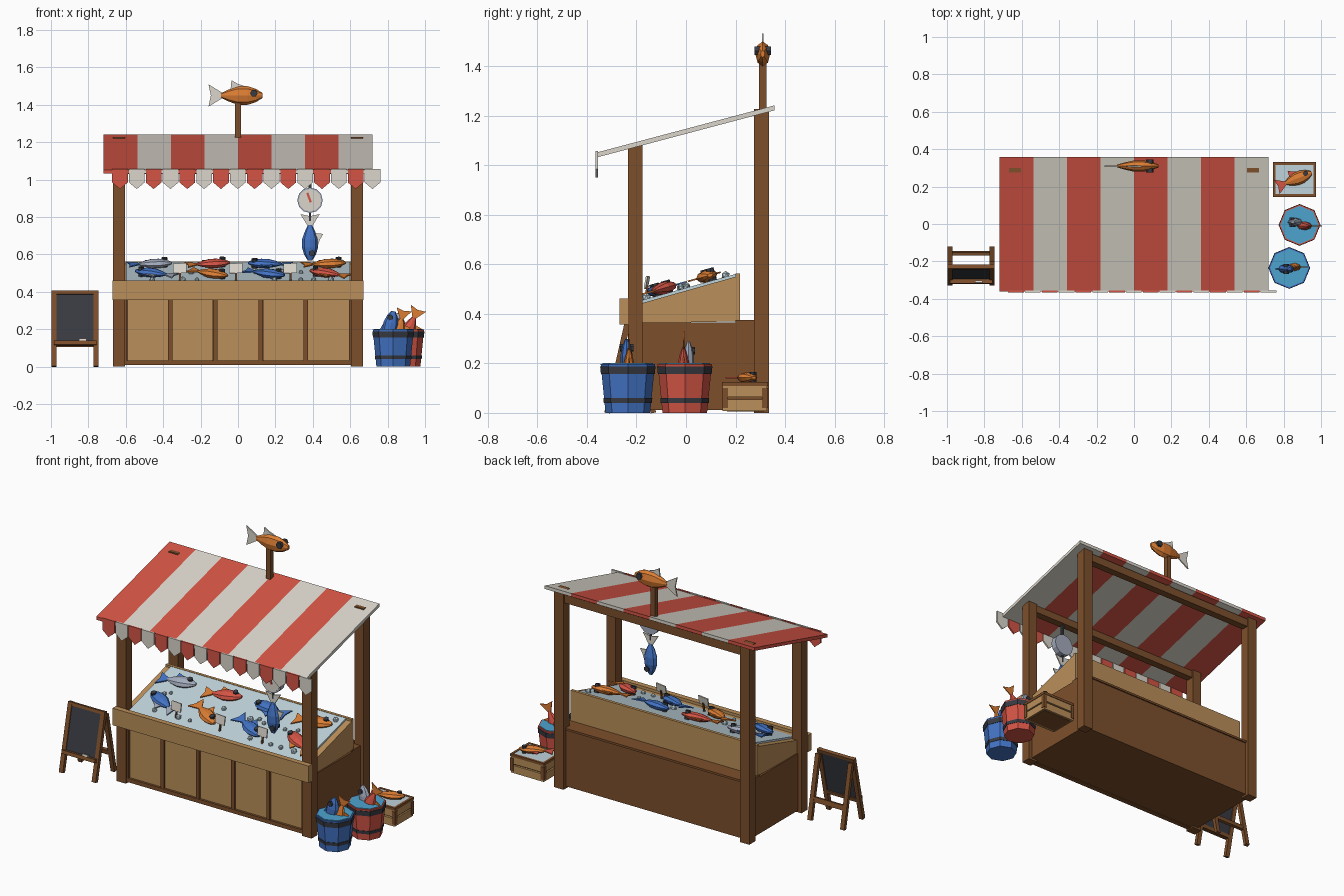
import bpy, bmesh, math, random
from mathutils import Matrix, Vector

if "Cube" in bpy.data.objects:
    bpy.data.objects.remove(bpy.data.objects["Cube"])

random.seed(4)


def material(name, rgb):
    m = bpy.data.materials.new(name)
    lin = [c / 12.92 if c < 0.04 else ((c + 0.055) / 1.055) ** 2.4 for c in rgb]
    m.diffuse_color = (*lin, 1)
    m.use_nodes = True
    m.node_tree.nodes["Principled BSDF"].inputs["Base Color"].default_value = m.diffuse_color
    return m


BROWN = material("brown wood", (0.49, 0.31, 0.17))
TAN = material("tan wood", (0.73, 0.56, 0.35))
RED = material("red", (0.83, 0.33, 0.27))
WHITE = material("off white", (0.86, 0.84, 0.80))
BLUE = material("blue", (0.26, 0.45, 0.77))
ORANGE = material("orange", (0.86, 0.49, 0.20))
DARK = material("charcoal", (0.22, 0.23, 0.26))
ICE = material("ice", (0.75, 0.83, 0.86))
WATER = material("water", (0.30, 0.64, 0.81))
SILVER = material("silver", (0.64, 0.67, 0.74))


def loft(bm, rings, mi=0):
    """Skin a list of equal-length rings and cap both ends."""
    vs = [[bm.verts.new(p) for p in r] for r in rings]
    n = len(vs[0])
    faces = [bm.faces.new(vs[0]), bm.faces.new(vs[-1][::-1])]
    for a, b in zip(vs, vs[1:]):
        faces += [bm.faces.new((a[i], b[i], b[(i + 1) % n], a[(i + 1) % n])) for i in range(n)]
    for f in faces:
        f.material_index = mi


def finish(name, bm, mats, matrix=None):
    bmesh.ops.recalc_face_normals(bm, faces=bm.faces)
    me = bpy.data.meshes.new(name)
    bm.to_mesh(me)
    bm.free()
    for m in mats:
        me.materials.append(m)
    ob = bpy.data.objects.new(name, me)
    bpy.context.collection.objects.link(ob)
    if matrix is not None:
        ob.matrix_world = matrix
    return ob


def solid(name, rings, mat, matrix=None):
    bm = bmesh.new()
    loft(bm, rings)
    return finish(name, bm, [mat], matrix)


def box(name, x, y, z, mat, matrix=None):
    return solid(name, [[(x[0], y[0], h), (x[1], y[0], h), (x[1], y[1], h), (x[0], y[1], h)] for h in z],
                 mat, matrix)


def side_prism(name, yz, x0, x1, mat):
    return solid(name, [[(x, y, z) for y, z in yz] for x in (x0, x1)], mat)


def front_prism(name, xz, y0, y1, mat, matrix=None):
    return solid(name, [[(x, y, z) for x, z in xz] for y in (y0, y1)], mat, matrix)


def circle(r, n, z=0.0):
    return [(r * math.cos(2 * math.pi * i / n), r * math.sin(2 * math.pi * i / n), z) for i in range(n)]


def R(deg, axis):
    return Matrix.Rotation(math.radians(deg), 4, axis)


def T(*p):
    return Matrix.Translation(p)


def fish(name, matrix, scale, body, fin):
    """Eight-sided fish, head towards local +x, back towards +z."""
    bm = bmesh.new()
    prof = [(-.09, .012), (-.05, .032), (0, .05), (.05, .05), (.095, .036), (.13, .014)]
    loft(bm, [[(x, .6 * a, b) for a, b, _ in circle(r, 8)] for x, r in prof])
    tail = [(-.08, .012), (-.158, .06), (-.145, 0), (-.158, -.06), (-.08, -.012)]
    back = [(-.04, .03), (-.035, .082), (.0, .062), (.05, .045)]
    for pts in (tail, back):
        loft(bm, [[(x, y, z) for x, z in pts] for y in (-.004, .004)], 1)
    loft(bm, [[(.085 + a, y, .012 + b) for a, b, _ in circle(.02, 6)] for y in (-.034, .034)], 2)
    return finish(name, bm, [body, fin, DARK], matrix @ Matrix.Scale(scale, 4))


# Posts and roof beams
for s, side in ((-1, "left"), (1, "right")):
    x = sorted((s * .604, s * .668))
    box("front_post_" + side, x, (-.235, -.175), (0, 1.08), BROWN)
    box("back_post_" + side, x, (.275, .335), (0, 1.227), BROWN)
box("front_beam", (-.61, .61), (-.228, -.182), (1.03, 1.075), BROWN)
box("back_beam", (-.61, .61), (.282, .328), (1.155, 1.205), BROWN)

# Striped awning and its hanging flaps
W = .1795
for i in range(8):
    x = -.718 + W * i
    side_prism("awning_stripe", [(-.36, 1.052), (.357, 1.242), (.357, 1.222), (-.36, 1.032)],
               x, x + W, (RED, WHITE)[i % 2])
for i in range(16):
    x = -.631 + .09 * i
    front_prism("awning_flap", [(x - .042, 1.058), (x + .042, 1.058), (x + .042, .985),
                                (x, .95), (x - .042, .985)], -.366, -.356, (RED, WHITE)[i % 2])

# Counter body with framed front panels
box("counter_body", (-.645, .645), (-.2, .31), (.012, .365), BROWN)
box("back_ledge", (-.645, .645), (.2, .318), (.362, .375), BROWN)
for i in range(5):
    x = -.604 + .2416 * i
    box("front_panel", (x + .012, x + .23), (-.212, -.195), (.03, .36), TAN)
for i in range(6):
    x = -.604 + .2416 * i
    box("panel_strip", (x - .011, x + .011), (-.224, -.195), (.012, .36), BROWN)
box("bottom_rail", (-.61, .61), (-.226, -.195), (.008, .032), BROWN)
box("front_board", (-.672, .672), (-.268, -.235), (.357, .462), TAN)
box("board_backing", (-.604, .604), (-.235, -.17), (.36, .445), TAN)

# Sloping display tray filled with ice
SLOPE = .28


def ice_z(y):
    return .456 + (y + .175) * SLOPE


side_prism("display_tray", [(-.19, .362), (.218, .37), (.218, .555), (-.19, .44)], -.638, .638, TAN)
side_prism("ice_bed", [(-.21, .40), (.2, .5), (.2, ice_z(.2)), (-.21, ice_z(-.21))], -.6, .6, ICE)
box("tray_back_edge", (-.638, .638), (.2, .218), (.5, .563), TAN)

# Fish lying on the ice
tilt = R(math.degrees(math.atan(SLOPE)), 'X')
LAID = [(-.46, .08, 8, SILVER, BLUE), (-.15, .08, 12, RED, ORANGE),
        (.16, .08, 172, BLUE, BLUE), (.47, .08, 10, ORANGE, ORANGE),
        (-.45, -.10, 155, BLUE, SILVER), (-.15, -.10, -30, ORANGE, ORANGE),
        (.15, -.10, -25, BLUE, BLUE), (.48, -.10, 150, RED, ORANGE)]
for x, y, turn, a, b in LAID:
    fish("display_fish", T(x, y, ice_z(y) + .024) @ tilt @ R(turn, 'Z') @ R(-90, 'X'), .82, a, b)

# Loose ice lumps
for i in range(18):
    x, y, r = random.uniform(-.56, .56), random.choice((-.16, -.02, 0, .16)), random.uniform(.012, .02)
    bm = bmesh.new()
    bmesh.ops.create_icosphere(bm, subdivisions=1, radius=r)
    finish("ice_lump", bm, [ICE], T(x, y, ice_z(y) + .006) @ R(random.uniform(0, 90), 'Z'))

# Price cards
for x in (-.31, -.01, .28):
    m = T(x, -.165, .455) @ R(-10, 'X') @ R(-8, 'Z')
    box("card_stick", (-.005, .005), (-.004, .004), (0, .06), BROWN, m)
    box("price_card", (-.036, .036), (-.009, -.002), (.045, .098), WHITE, m)

# Weighing dial with a hanging fish
flat = R(90, 'X')
box("dial_rod", (.378, .392), (-.212, -.198), (.94, 1.05), DARK)
solid("dial_case", [circle(.068, 12, -.018), circle(.068, 12, .018)], SILVER, T(.385, -.205, .89) @ flat)
solid("dial_face", [circle(.06, 12, .018), circle(.06, 12, .022)], WHITE, T(.385, -.205, .89) @ flat)
box("dial_needle", (-.006, .006), (-.028, -.022), (-.012, .042), RED, T(.385, -.205, .89) @ R(-20, 'Y'))
box("dial_hook", (.38, .39), (-.21, -.2), (.78, .83), DARK)
fish("hanging_fish", T(.385, -.205, .68) @ R(90, 'Y'), .86, BLUE, WHITE)

# Fish sign on the roof
box("sign_pole", (-.015, .015), (.295, .325), (1.2, 1.42), BROWN)
fish("sign_fish", T(0, .31, 1.45), 1, ORANGE, WHITE)


# Barrels with water and fish
def barrel(name, x, y, mat):
    def rad(z):
        return .09 + .02 * z / .2

    m = T(x, y, 0)
    solid(name, [circle(rad(z), 8, z) for z in (0, .198)], mat, m)
    for lo, hi in ((.04, .06), (.157, .188)):
        solid(name + "_band", [circle(rad(z) + .003, 8, z) for z in (lo, hi)], DARK, m)
    solid(name + "_water", [circle(.102, 8, z) for z in (.197, .201)], WATER, m)


barrel("blue_barrel", .83, -.235, BLUE)
barrel("red_barrel", .885, -.005, RED)
fish("barrel_fish", T(.81, -.24, .195) @ R(12, 'Y') @ R(-90, 'Y'), .8, BLUE, BLUE)
fish("barrel_fish", T(.86, -.23, .2) @ R(15, 'Y') @ R(90, 'Y'), .7, ORANGE, ORANGE)
fish("barrel_fish", T(.865, .01, .19) @ R(-10, 'Y') @ R(-90, 'Y'), .75, SILVER, SILVER)
fish("barrel_fish", T(.915, -.01, .205) @ R(25, 'Y') @ R(90, 'Y'), .75, RED, ORANGE)

# Slatted crate with ice and one fish
box("crate_inside", (.755, .96), (.165, .315), (.005, .115), BROWN)
for lo, hi in ((.008, .055), (.064, .11)):
    box("crate_slats", (.745, .97), (.148, .328), (lo, hi), TAN)
for x in (.742, .952):
    for y in (.145, .306):
        box("crate_corner", (x, x + .022), (y, y + .025), (.02, .1), BROWN)
for y in (.145, .316):
    box("crate_rim", (.742, .974), (y, y + .015), (.108, .124), BROWN)
for x in (.742, .959):
    box("crate_rim", (x, x + .015), (.145, .331), (.108, .124), BROWN)
box("crate_ice", (.756, .96), (.159, .317), (.11, .122), ICE)
fish("crate_fish", T(.865, .24, .142) @ R(22, 'Z') @ R(-90, 'X'), .7, ORANGE, RED)


# Folding chalkboard
def leaning(name, y0, y1, height, parts):
    lean = T(0, y0, 0) @ R(-math.degrees(math.atan2(y1 - y0, height)), 'X')
    for part, x, y, z, mat in parts:
        box(name + part, x, y, z, mat, lean)


L, Rr = (-.997, -.97), (-.772, -.745)
leaning("easel_front_", -.318, -.228, .4, [
    ("left_leg", L, (-.012, .012), (0, .415), BROWN), ("right_leg", Rr, (-.012, .012), (0, .415), BROWN),
    ("top_rail", (-.97, -.772), (-.011, .011), (.395, .414), BROWN),
    ("ledge", (-.985, -.757), (-.03, .012), (.115, .136), BROWN),
    ("board", (-.97, -.772), (-.006, .006), (.136, .396), DARK),
    ("chalk", (-.85, -.81), (-.028, -.016), (.136, .147), WHITE)])
leaning("easel_back_", -.132, -.212, .39, [
    ("left_leg", L, (-.011, .011), (0, .39), BROWN), ("right_leg", Rr, (-.011, .011), (0, .39), BROWN),
    ("cross_bar", (-.97, -.772), (-.009, .009), (.11, .14), BROWN)])
